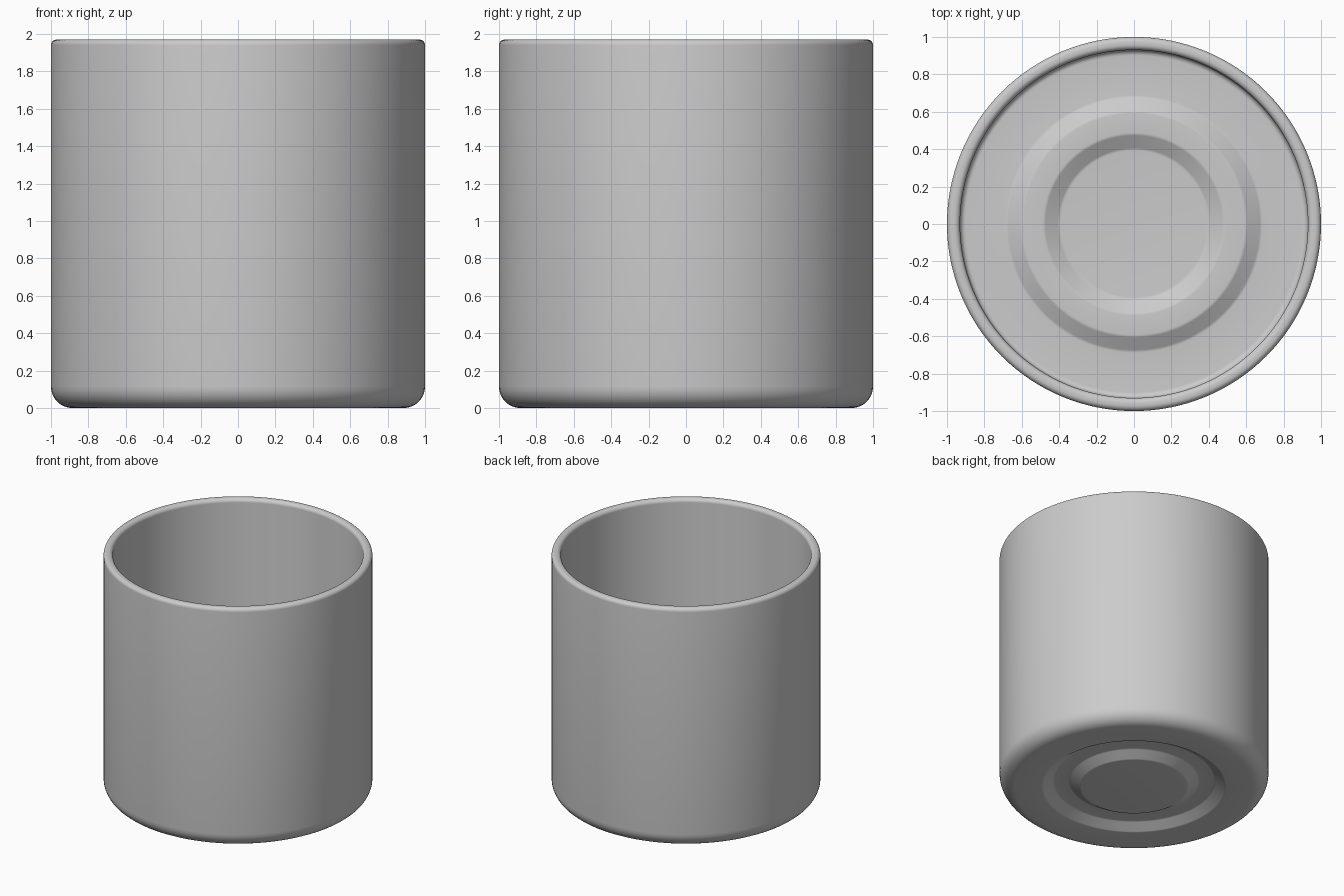
import bpy, bmesh, math
from mathutils import Vector

if "Cube" in bpy.data.objects:
    bpy.data.objects.remove(bpy.data.objects["Cube"])

HEIGHT, WALL, GROOVE = 1.97, 0.07, 0.05
STEPS = 128


def rounded(corners):
    """Turn (radius, height, fillet) corners into a smooth profile."""
    out = []
    for i, (r, z, f) in enumerate(corners):
        p = Vector((r, z))
        if f == 0:
            out.append(p)
            continue
        a = (Vector(corners[i - 1][:2]) - p).normalized()
        b = (Vector(corners[i + 1][:2]) - p).normalized()
        half = a.angle(b) / 2
        d = f / math.tan(half)                       # tangent length
        centre = p + (a + b).normalized() * f / math.sin(half)
        start, end = p + a * d - centre, p + b * d - centre
        turn = start.angle_signed(end)
        n = max(3, round(abs(turn) / math.radians(11)))
        for k in range(n + 1):
            t = turn * k / n
            c, s = math.cos(t), -math.sin(t)         # angle_signed is clockwise
            out.append(centre + Vector((start.x * c - start.y * s,
                                        start.x * s + start.y * c)))
    return out


def ring(z):
    """Raised foot ring, pressed through the base, from centre outward."""
    return [(0, z, 0), (0.40, z, 0.03), (0.48, z + GROOVE, 0.03),
            (0.60, z + GROOVE, 0.03), (0.68, z, 0.03)]


# Closed cup profile: underside, outer wall, rim, inner wall, floor
corners = ring(0) + [(1, 0, 0.115), (1, HEIGHT, 0.03),
                     (1 - WALL, HEIGHT, 0.03), (1 - WALL, WALL, 0.03)]
corners += ring(WALL)[::-1]
profile = rounded(corners)

# Revolve the profile
bm = bmesh.new()
verts = [bm.verts.new((p.x, 0, p.y)) for p in profile]
edges = [bm.edges.new(pair) for pair in zip(verts, verts[1:])]
bmesh.ops.spin(bm, geom=verts + edges, cent=(0, 0, 0), axis=(0, 0, 1),
               angle=math.tau, steps=STEPS, use_merge=False)
bmesh.ops.remove_doubles(bm, verts=bm.verts, dist=1e-4)
bmesh.ops.recalc_face_normals(bm, faces=bm.faces)
mesh = bpy.data.meshes.new("cup")
bm.to_mesh(mesh)
bm.free()

cup = bpy.data.objects.new("cup", mesh)
bpy.context.collection.objects.link(cup)
bpy.context.view_layer.objects.active = cup
cup.select_set(True)
bpy.ops.object.shade_smooth_by_angle(angle=math.radians(35))
